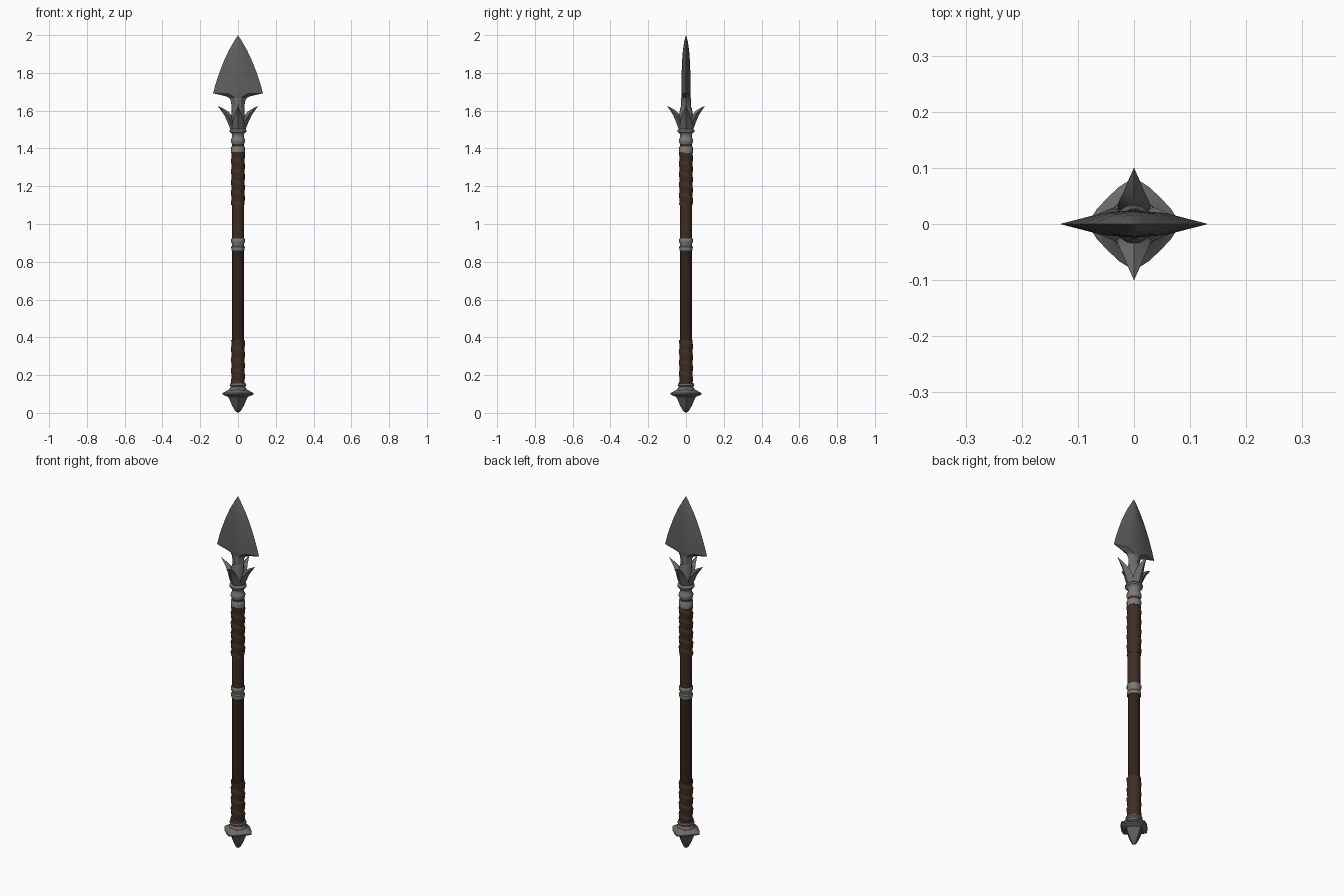
import bpy, bmesh, math
from mathutils import Vector

if "Cube" in bpy.data.objects:
    bpy.data.objects.remove(bpy.data.objects["Cube"])


def material(name, rgb):
    m = bpy.data.materials.new(name)
    m.diffuse_color = (*rgb, 1)
    m.use_nodes = True
    m.node_tree.nodes["Principled BSDF"].inputs["Base Color"].default_value = m.diffuse_color
    return m


BLADE = material("dark steel", (0.115, 0.113, 0.105))
STEEL = material("worn steel", (0.155, 0.148, 0.14))
RING = material("pale iron", (0.2, 0.195, 0.19))
LEATHER = material("brown leather", (0.05, 0.027, 0.018))
WOOD = material("dark wood", (0.03, 0.016, 0.011))


def loft(name, rings, mats, angle=35, pick=None):
    """Skin a list of equal-length point rings and cap both ends."""
    bm = bmesh.new()
    vs = [[bm.verts.new(p) for p in r] for r in rings]
    n = len(rings[0])
    for a, b in zip(vs, vs[1:]):
        for i in range(n):
            j = (i + 1) % n
            bm.faces.new((a[i], a[j], b[j], b[i]))
    bm.faces.new(vs[0][::-1])
    bm.faces.new(vs[-1])
    bmesh.ops.remove_doubles(bm, verts=bm.verts, dist=0.0002)
    bmesh.ops.recalc_face_normals(bm, faces=bm.faces)
    for f in bm.faces:
        f.smooth = True
        if pick:
            f.material_index = pick(f.calc_center_median())
    me = bpy.data.meshes.new(name)
    bm.to_mesh(me)
    bm.free()
    me.set_sharp_from_angle(angle=math.radians(angle))
    for m in mats:
        me.materials.append(m)
    ob = bpy.data.objects.new(name, me)
    bpy.context.collection.objects.link(ob)
    return ob


def lathe(name, profile, mats, sides=16, shape=None, **kw):
    """Profile of (radius, z); shape(angle, z) scales the radius."""
    rings = []
    for r, z in profile:
        ring = []
        for i in range(sides):
            a = math.tau * i / sides
            k = r * (shape(a, z) if shape else 1)
            ring.append((k * math.cos(a), k * math.sin(a), z))
        rings.append(ring)
    return loft(name, rings, mats, **kw)


def wrap(name, z0, z1, turns):
    """Leather strip wound round the shaft: spiral ridges."""
    steps = 60

    def ridge(a, z):
        p = ((z - z0) / (z1 - z0) * turns + a / math.tau) % 1
        return 0.9 + 0.12 * min(1, p * 1.3) * (1 if p < 0.85 else (1 - p) / 0.15)
    prof = [(0.037, z0 + (z1 - z0) * i / steps) for i in range(steps + 1)]
    lathe(name, prof, [LEATHER], 24, ridge, angle=60)


# Shaft, leather covered above the middle ring
lathe("shaft", [(0.030, 0.14), (0.031, 0.5), (0.031, 0.89), (0.032, 0.9), (0.033, 1.45)],
      [WOOD, LEATHER], 16, pick=lambda c: 1 if c.z > 0.895 else 0)
wrap("upper_grip", 1.10, 1.38, 5)
wrap("lower_grip", 0.155, 0.385, 4)

# Metal rings
lathe("middle_ring", [(0.028, 0.858), (0.035, 0.86), (0.036, 0.878), (0.032, 0.884),
                      (0.033, 0.898), (0.037, 0.904), (0.037, 0.918), (0.034, 0.923),
                      (0.028, 0.924)], [RING])
lathe("socket_ring", [(0.03, 1.374), (0.036, 1.375), (0.037, 1.405), (0.032, 1.413),
                      (0.033, 1.425), (0.038, 1.435), (0.038, 1.447), (0.032, 1.457),
                      (0.031, 1.472), (0.036, 1.482), (0.045, 1.488), (0.045, 1.497),
                      (0.036, 1.505), (0.03, 1.506)], [RING])

# Socket between collar and blade
lathe("socket", [(0.034, 1.495), (0.035, 1.53), (0.035, 1.57), (0.033, 1.60),
                 (0.028, 1.62)], [STEEL])

# Four prongs curving outwards: (radius, z, half depth, half width)
path = [(0.024, 1.50, 0.015, 0.026), (0.034, 1.535, 0.018, 0.030),
        (0.046, 1.562, 0.018, 0.026), (0.063, 1.587, 0.014, 0.018),
        (0.084, 1.606, 0.008, 0.010), (0.108, 1.626, 0.0, 0.0)]
for k, side in enumerate(("right", "back", "left", "front")):
    a = k * math.pi / 2
    scale = 1.0 if k % 2 == 0 else 0.93
    out = Vector((math.cos(a), math.sin(a), 0))
    across = Vector((-math.sin(a), math.cos(a), 0))
    up = Vector((0, 0, 1))
    rings = []
    for i, (r, z, d, w) in enumerate(path):
        p, q = path[max(i - 1, 0)], path[min(i + 1, len(path) - 1)]
        t = (out * (q[0] - p[0]) + up * (q[1] - p[1])).normalized()
        nrm = across.cross(t)
        c = out * r * scale + up * z
        rings.append([c + nrm * d, c + across * w, c - nrm * d, c - across * w])
    loft("prong_" + side, rings, [STEEL], angle=50)

# Blade: (z, half width, half thickness)
stations = [(1.59, 0.033, 0.029), (1.63, 0.035, 0.027), (1.655, 0.039, 0.026),
            (1.668, 0.047, 0.025), (1.676, 0.064, 0.025), (1.684, 0.098, 0.0245),
            (1.692, 0.132, 0.024), (1.74, 0.119, 0.024), (1.80, 0.099, 0.023),
            (1.86, 0.076, 0.021), (1.92, 0.048, 0.0165), (1.97, 0.019, 0.009),
            (2.0, 0.0, 0.0)]
section = [(1, 0), (0.42, 0.82), (0, 1), (-0.42, 0.82),
           (-1, 0), (-0.42, -0.82), (0, -1), (0.42, -0.82)]
loft("blade", [[(u * w, v * t, z) for u, v in section] for z, w, t in stations],
     [BLADE, STEEL], angle=25, pick=lambda c: 1 if c.z < 1.67 else 0)


# Pommel: collar, four-pointed flange and pointed butt
def pointed(a, z):
    return 1 - 0.2 * abs(math.sin(2 * a)) if z < 0.127 else 1


lathe("pommel_collar", [(0.03, 0.158), (0.042, 0.156), (0.044, 0.146), (0.038, 0.138),
                        (0.046, 0.126), (0.046, 0.115)], [STEEL])
lathe("pommel_flange", [(0.04, 0.128), (0.052, 0.122), (0.083, 0.104), (0.083, 0.097),
                        (0.060, 0.088), (0.045, 0.082)], [STEEL], 16, pointed)
lathe("butt_spike", [(0.053, 0.088), (0.044, 0.068), (0.030, 0.036), (0.014, 0.009),
                     (0.0, 0.0)], [BLADE], 8, pointed)
